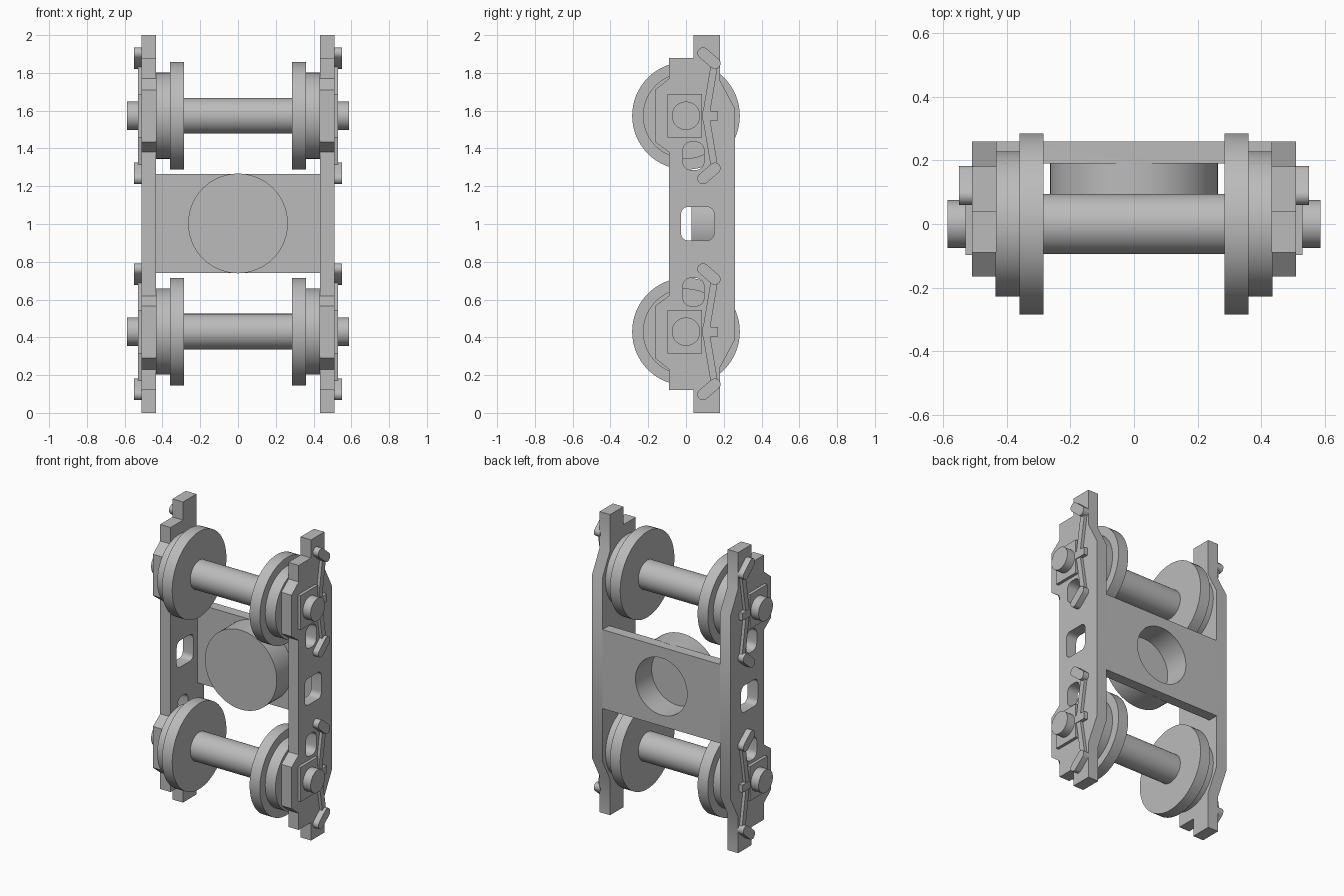
import bpy, bmesh, math
from mathutils import Matrix, Vector

if "Cube" in bpy.data.objects:
    bpy.data.objects.remove(bpy.data.objects["Cube"])

steel = bpy.data.materials.new("grey_steel")
steel.diffuse_color = (0.5, 0.5, 0.5, 1)
steel.use_nodes = True
steel.node_tree.nodes["Principled BSDF"].inputs["Base Color"].default_value = steel.diffuse_color


def finish(ob, angle=30):
    ob.data.materials.clear()
    ob.data.materials.append(steel)
    bpy.ops.object.select_all(action='DESELECT')
    ob.select_set(True)
    bpy.context.view_layer.objects.active = ob
    bpy.ops.object.shade_smooth_by_angle(angle=math.radians(angle))
    return ob


def from_bmesh(name, bm):
    bmesh.ops.recalc_face_normals(bm, faces=bm.faces)
    me = bpy.data.meshes.new(name)
    bm.to_mesh(me)
    bm.free()
    ob = bpy.data.objects.new(name, me)
    bpy.context.collection.objects.link(ob)
    return finish(ob)


def plate(name, loops, x0, x1):
    """Outline in (y, z), with further loops as holes, filled from x0 to x1."""
    cu = bpy.data.curves.new(name, 'CURVE')
    cu.dimensions = '2D'
    cu.fill_mode = 'BOTH'
    cu.extrude = abs(x1 - x0) / 2
    for pts in loops:
        sp = cu.splines.new('POLY')
        sp.points.add(len(pts) - 1)
        for p, (y, z) in zip(sp.points, pts):
            p.co = (y, z, 0, 1)
        sp.use_cyclic_u = True
    ob = bpy.data.objects.new(name, cu)
    bpy.context.collection.objects.link(ob)
    bpy.ops.object.select_all(action='DESELECT')
    ob.select_set(True)
    bpy.context.view_layer.objects.active = ob
    bpy.ops.object.convert(target='MESH')
    ob = bpy.context.view_layer.objects.active
    # local x, y, z become world y, z, x
    ob.data.transform(Matrix(((0, 0, 1, (x0 + x1) / 2), (1, 0, 0, 0), (0, 1, 0, 0), (0, 0, 0, 1))))
    bm = bmesh.new()
    bm.from_mesh(ob.data)
    bmesh.ops.remove_doubles(bm, verts=bm.verts, dist=1e-5)
    bmesh.ops.recalc_face_normals(bm, faces=bm.faces)
    bm.to_mesh(ob.data)
    bm.free()
    return finish(ob)


def rounded(y0, y1, z0, z1, r, n=6):
    pts = []
    for cy, cz, a0 in ((y1 - r, z1 - r, 0), (y0 + r, z1 - r, 90), (y0 + r, z0 + r, 180), (y1 - r, z0 + r, 270)):
        for i in range(n + 1):
            a = math.radians(a0 + 90 * i / n)
            pts.append((cy + r * math.cos(a), cz + r * math.sin(a)))
    return pts


def capsule(a, b, r, n=10):
    a, b = Vector(a), Vector(b)
    t = math.atan2(b.y - a.y, b.x - a.x)
    return [(c.x + r * math.cos(t + s + math.pi * i / n), c.y + r * math.sin(t + s + math.pi * i / n))
            for c, s in ((b, -math.pi / 2), (a, math.pi / 2)) for i in range(n + 1)]


def flip(pts, z):
    return [(y, 2 * z - h) for y, h in pts]


def cylinder_y(bm, r, y0, y1, z):
    m = Matrix.Translation((0, (y0 + y1) / 2, z)) @ Matrix.Rotation(math.pi / 2, 4, 'X')
    bmesh.ops.create_cone(bm, cap_ends=True, segments=64, radius1=r, radius2=r, depth=abs(y1 - y0), matrix=m)


# side frame outline: upper half, mirrored about mid height
upper = [(0.26, 1.61), (0.18, 1.76), (0.18, 2.0), (0.04, 2.0), (0.04, 1.88), (-0.09, 1.88),
         (-0.09, 1.77), (-0.165, 1.71), (-0.165, 1.435), (-0.09, 1.38)]
outline = upper + flip(upper, 1)[::-1]
slot = rounded(-0.016, 0.095, 1.286, 1.434, 0.042)
window = rounded(-0.026, 0.148, 0.913, 1.09, 0.035)
link = [(0.13, 1.835), (0.168, 1.835), (0.128, 1.595), (0.09, 1.595)]
lug = capsule((0.09, 1.905), (0.153, 1.851), 0.03)

for side, s in (("right", 1), ("left", -1)):
    plate(side + "_side_frame", [outline, slot, flip(slot, 1), window], 0.433 * s, 0.51 * s)
    for label, zc in (("upper", 1.573), ("lower", 0.43)):
        pre = f"{side}_{label}_"
        d = zc - 1.573
        # axle box
        plate(pre + "axle_box", [[(-0.098, zc - 0.115), (0.085, zc - 0.115), (0.085, zc + 0.115), (-0.098, zc + 0.115)]],
              0.505 * s, 0.53 * s)
        # hanger: two links, two end lugs and a centre clamp
        plate(pre + "hanger_clamp", [[(0.088, zc - 0.025), (0.17, zc - 0.025), (0.17, zc + 0.025), (0.088, zc + 0.025)]],
              0.505 * s, 0.535 * s)
        for end in ("top", "bottom"):
            for part, pts, x in (("link", link, 0.53), ("lug", lug, 0.55)):
                p = [(y, z + d) for y, z in pts]
                if end == "bottom":
                    p = flip(p, zc)
                plate(f"{pre}{end}_{part}", [p], 0.505 * s, x * s)

# wheelsets: lathed axle, flanges, treads and journals
half = [(0.285, 0.095), (0.285, 0.285), (0.36, 0.285), (0.36, 0.228), (0.435, 0.228), (0.435, 0.075),
        (0.587, 0.075), (0.587, 0)]
profile = [(-x, r) for x, r in reversed(half)] + half
for label, zc in (("upper", 1.573), ("lower", 0.43)):
    bm = bmesh.new()
    vs = [bm.verts.new((x, 0, zc + r)) for x, r in profile]
    es = [bm.edges.new(p) for p in zip(vs, vs[1:])]
    bmesh.ops.spin(bm, geom=vs + es, cent=(0, 0, zc), axis=(1, 0, 0), angle=2 * math.pi, steps=64)
    bmesh.ops.remove_doubles(bm, verts=bm.verts, dist=1e-5)
    from_bmesh(label + "_wheelset", bm)

# bolster: cross plate joined to a round boss, with a blind bore from the back
bm = bmesh.new()
bmesh.ops.create_cube(bm, size=1, matrix=Matrix.Translation((0, 0.225, 1.003)) @ Matrix.Diagonal((0.87, 0.07, 0.525, 1)))
bolster = from_bmesh("bolster", bm)
bm = bmesh.new()
cylinder_y(bm, 0.264, 0.03, 0.20, 1.003)
boss = from_bmesh("boss_helper", bm)
bm = bmesh.new()
cylinder_y(bm, 0.19, 0.09, 0.40, 1.003)
bore = from_bmesh("bore_helper", bm)
for helper, op in ((boss, 'UNION'), (bore, 'DIFFERENCE')):
    mod = bolster.modifiers.new(op.title(), 'BOOLEAN')
    mod.operation, mod.object, mod.solver = op, helper, 'EXACT'
    bpy.context.view_layer.objects.active = bolster
    bpy.ops.object.modifier_apply(modifier=mod.name)
    bpy.data.objects.remove(helper)
finish(bolster)
